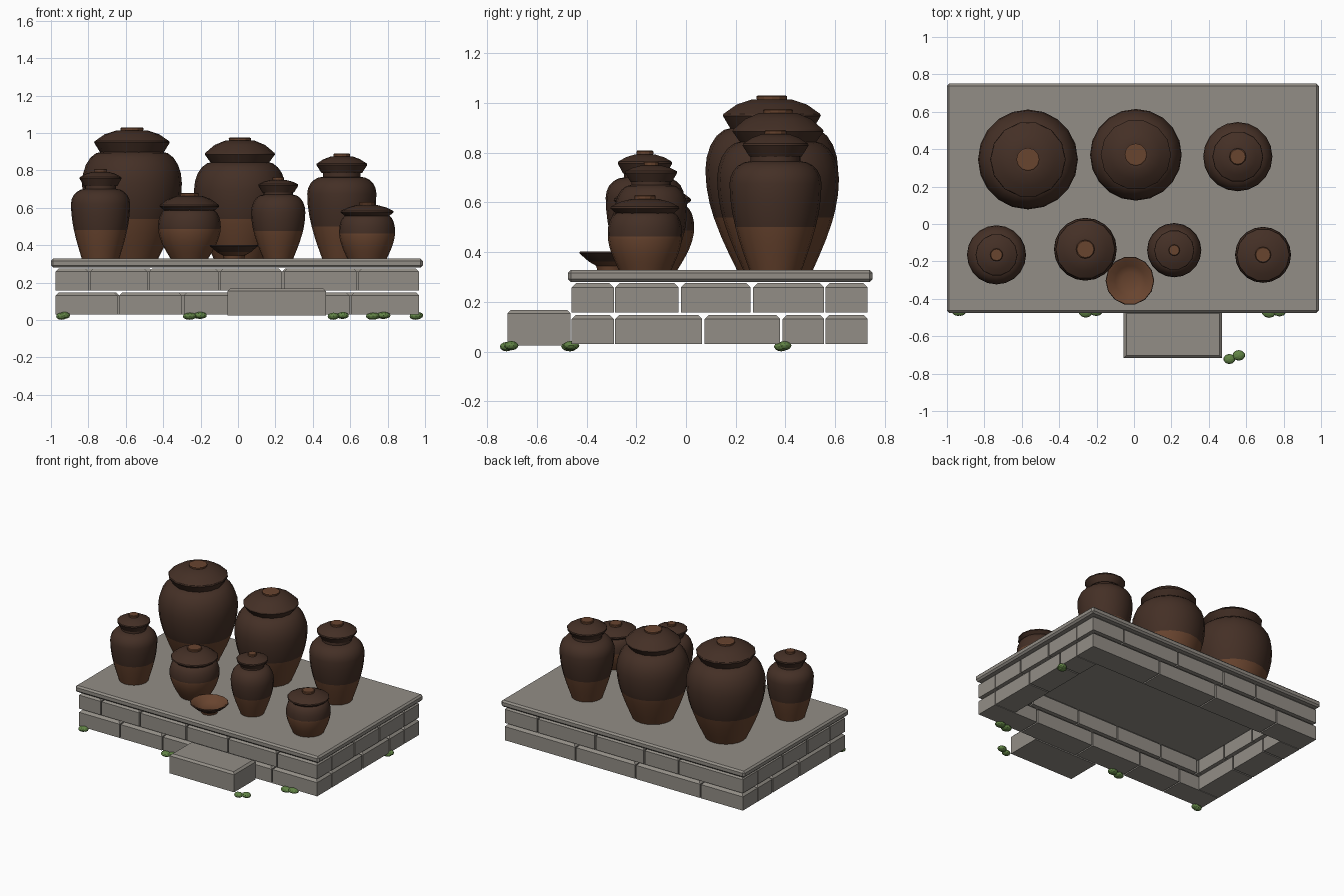
import bpy, bmesh, math, random
from mathutils import Matrix, Vector

if "Cube" in bpy.data.objects:
    bpy.data.objects.remove(bpy.data.objects["Cube"])
random.seed(4)


def mat(name, rgb):
    m = bpy.data.materials.new(name)
    m.diffuse_color = (*rgb, 1)
    m.use_nodes = True
    m.node_tree.nodes["Principled BSDF"].inputs["Base Color"].default_value = m.diffuse_color
    return m


STONE = mat("grey_stone", (0.29, 0.27, 0.24))
GLAZE = mat("dark_brown_glaze", (0.058, 0.029, 0.019))
CLAY = mat("bare_clay", (0.14, 0.058, 0.028))
MOSS = mat("moss_green", (0.12, 0.23, 0.06))


def finish(bm, name, mats, smooth=None):
    me = bpy.data.meshes.new(name)
    bmesh.ops.recalc_face_normals(bm, faces=bm.faces)
    bm.to_mesh(me)
    bm.free()
    ob = bpy.data.objects.new(name, me)
    bpy.context.collection.objects.link(ob)
    for m in mats:
        me.materials.append(m)
    if smooth:
        bpy.ops.object.select_all(action='DESELECT')
        ob.select_set(True)
        bpy.context.view_layer.objects.active = ob
        bpy.ops.object.shade_smooth_by_angle(angle=math.radians(smooth))
    return ob


def box(name, x0, x1, y0, y1, z0, z1, bev, top_only=True):
    bm = bmesh.new()
    bmesh.ops.create_cube(bm, size=1)
    for v in bm.verts:
        v.co = Vector((x1 if v.co.x > 0 else x0, y1 if v.co.y > 0 else y0,
                       z1 if v.co.z > 0 else z0))
    edges = [e for e in bm.edges
             if not top_only or all(v.co.z > z1 - 1e-4 for v in e.verts)]
    bmesh.ops.bevel(bm, geom=edges, offset=bev, segments=1, affect='EDGES')
    return finish(bm, name, [STONE])


def lathe(name, prof, x, y, n, mats, rule=None, smooth=None):
    """Spin an (r, z) profile; ends are capped."""
    bm = bmesh.new()
    rings = [[bm.verts.new((x + r * math.cos(2 * math.pi * i / n),
                            y + r * math.sin(2 * math.pi * i / n), z))
              for i in range(n)] for r, z in prof]
    bm.faces.new(rings[0][::-1])
    for k, (a, b) in enumerate(zip(rings, rings[1:])):
        for i in range(n):
            j = (i + 1) % n
            f = bm.faces.new((a[i], a[j], b[j], b[i]))
            f.material_index = rule(k) if rule else 0
    top = bm.faces.new(rings[-1])
    top.material_index = rule(len(prof) - 2) if rule else 0
    return finish(bm, name, mats, smooth)


# Stone platform: two courses of blocks in a hollow ring, covered by a slab
X0, X1, Y0, Y1, T, G = -0.975, 0.968, -0.46, 0.73, 0.17, 0.005
courses = [
    (0.03, 0.148, [-0.64, -0.295, 0.12, 0.60], [-0.63, -0.10, 0.39], [0.07, 0.383]),
    (0.158, 0.275, [-0.795, -0.48, -0.10, 0.24, 0.64], [-0.45, -0.17, 0.23, 0.70], [-0.025, 0.265]),
]
for c, (z0, z1, front, back, side) in enumerate(courses):
    for label, joints, ya, yb in (("front", front, Y0, Y0 + T), ("back", back, Y1 - T, Y1)):
        cuts = [X0 - G] + joints + [X1 + G]
        for i, (a, b) in enumerate(zip(cuts, cuts[1:])):
            box(f"{label}_block_{c}_{i}", a + G, b - G, ya, yb, z0, z1, 0.017)
    cuts = [Y0 + T] + side + [Y1 - T]
    for label, xa, xb in (("left", X0, X0 + T), ("right", X1 - T, X1)):
        for i, (a, b) in enumerate(zip(cuts, cuts[1:])):
            box(f"{label}_block_{c}_{i}", xa, xb, a + G, b - G, z0, z1, 0.017)
box("top_slab", -1.0, 0.988, -0.475, 0.75, 0.28, 0.328, 0.012, False)
box("step_block", -0.055, 0.47, -0.717, -0.465, 0.025, 0.168, 0.014)

# Lidded jars
BASE = 0.327


def jar(name, x, y, R, rb, zmax, zs, band, ru, zu, rl, ze, rk, top):
    low = [(BASE + (zmax - BASE) * i / 6) for i in range(7)]
    low = sorted([z for z in low if abs(z - band) > 0.012] + [band])
    prof = [(rb + (R - rb) * math.sin(math.pi / 2 * (z - BASE) / (zmax - BASE)), z)
            if z < zmax else (R, z) for z in low]
    split = low.index(band)
    rn = ru * 0.93
    for i in range(1, 6):                       # rounded shoulder
        a = math.pi / 2 * i / 5
        prof.append((rn + (R - rn) * math.cos(a), zmax + (zs - zmax) * math.sin(a)))
    prof.append((rn, zu + 0.01))                # neck
    lathe(name + "_body", prof, x, y, 20, [GLAZE, CLAY],
          lambda k: 1 if k < split else 0, 40)
    zt = top - 0.016
    lid = [(ru * 0.9, zu), (ru, zu), (rl, ze), (rl * 0.985, ze + 0.008),
           (rl * 0.72, ze + (zt - ze) * 0.68), (rk * 1.3, zt), (rk, zt)]
    lathe(name + "_lid", lid, x, y, 14, [GLAZE], None, 28)
    lathe(name + "_knob", [(rk * 0.95, zt - 0.01), (rk, top - 0.004), (rk * 0.9, top)],
          x, y, 12, [CLAY], None, 28)


#    name              x       y      R      rb    zmax  zs    band  ru    zu    rl    ze    rk   top
jar("large_jar",     -0.567, 0.345, 0.267, 0.14, 0.73, 0.90, 0.54, 0.17, 0.895, 0.202, 0.948, 0.062, 1.03)
jar("wide_jar",       0.01, 0.37, 0.245, 0.14, 0.695, 0.845, 0.54, 0.155, 0.84, 0.188, 0.885, 0.06, 0.975)
jar("medium_jar",     0.555, 0.36, 0.185, 0.105, 0.675, 0.765, 0.50, 0.108, 0.785, 0.136, 0.828, 0.045, 0.89)
jar("left_jar",      -0.735, -0.165, 0.158, 0.10, 0.62, 0.70, 0.48, 0.09, 0.716, 0.112, 0.756, 0.034, 0.808)
jar("round_jar",     -0.26, -0.135, 0.168, 0.10, 0.50, 0.59, 0.487, 0.13, 0.582, 0.16, 0.607, 0.05, 0.68)
jar("slim_jar",       0.215, -0.14, 0.145, 0.08, 0.575, 0.67, 0.475, 0.085, 0.682, 0.107, 0.718, 0.03, 0.765)
jar("small_round_jar", 0.69, -0.165, 0.15, 0.105, 0.475, 0.56, 0.463, 0.115, 0.553, 0.142, 0.575, 0.043, 0.63)

# Shallow bowl: bare clay foot and inside, glazed outer rim
lathe("bowl", [(0.055, BASE), (0.06, 0.345), (0.09, 0.362), (0.13, 0.396), (0.127, 0.402),
               (0.115, 0.398), (0.08, 0.368), (0.045, 0.355)], -0.022, -0.303, 14,
      [GLAZE, CLAY], lambda k: 0 if k in (2, 3) else 1, 35)

# Moss clumps along the foot of the stones
for i, (x, y, s, dx, dy) in enumerate([(-0.935, -0.465, 0.036, 0.01, 0), (-0.23, -0.465, 0.042, 0.04, 0.005),
                                       (0.535, -0.712, 0.037, 0.036, 0.014), (0.75, -0.465, 0.04, 0.04, 0.005),
                                       (0.955, 0.39, 0.036, 0.006, 0.01)]):
    bm = bmesh.new()
    for k in (-0.7, 0.7):
        r = s * random.uniform(0.85, 1.0)
        m = (Matrix.Translation((x + k * dx, y + k * dy, 0.022 + 0.003 * k))
             @ Matrix.Diagonal((r, r * 0.85, 0.019, 1)))
        bmesh.ops.create_icosphere(bm, subdivisions=2, radius=1, matrix=m)
    finish(bm, f"moss_clump_{i}", [MOSS])
